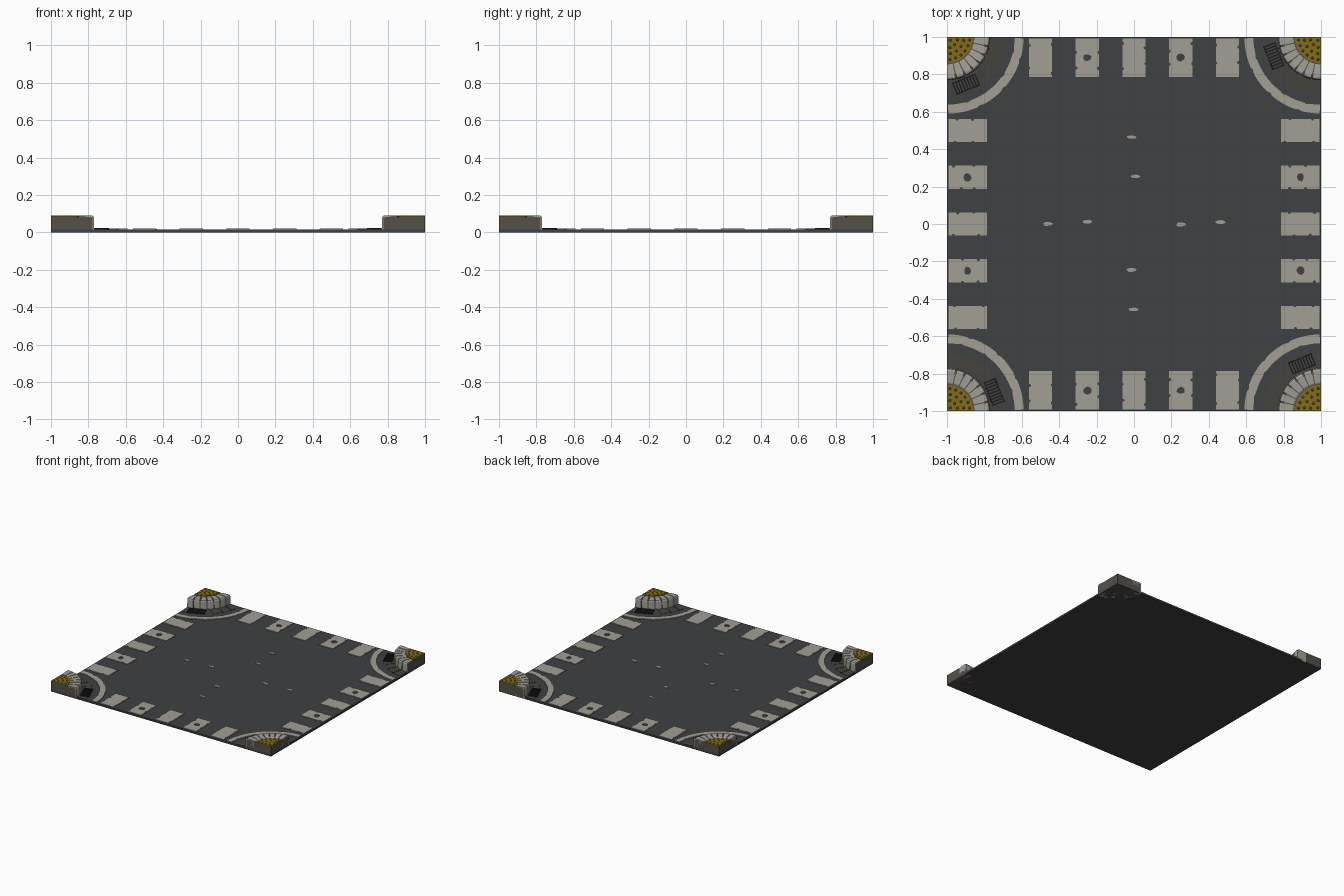
import bpy, bmesh, math, random
from mathutils import Matrix, Vector

if "Cube" in bpy.data.objects:
    bpy.data.objects.remove(bpy.data.objects["Cube"])

random.seed(4)
ROAD = 0.015


def material(name, r, g, b):
    m = bpy.data.materials.new(name)
    m.diffuse_color = (r, g, b, 1)
    m.use_nodes = True
    m.node_tree.nodes["Principled BSDF"].inputs["Base Color"].default_value = m.diffuse_color
    return m


ASPHALT = material("asphalt", 0.05, 0.052, 0.056)
PAINT = material("worn_paint", 0.36, 0.345, 0.30)
STONE = material("kerb_stone", 0.36, 0.345, 0.31)
CORE = material("pavement_core", 0.09, 0.08, 0.068)
GUTTER = material("gutter", 0.06, 0.056, 0.048)
IRON = material("iron", 0.012, 0.012, 0.014)
GOLD = material("tactile_yellow", 0.22, 0.15, 0.012)


def finish(bm, name, mat):
    bmesh.ops.recalc_face_normals(bm, faces=bm.faces)
    me = bpy.data.meshes.new(name)
    bm.to_mesh(me)
    bm.free()
    me.materials.append(mat)
    ob = bpy.data.objects.new(name, me)
    bpy.context.collection.objects.link(ob)
    return ob


def four(ob):
    """Repeat a part on the other three sides by quarter turns."""
    for k in (1, 2, 3):
        c = ob.copy()
        c.name = f"{ob.name}_{k + 1}"
        c.rotation_euler.z = k * math.pi / 2
        bpy.context.collection.objects.link(c)


def polar(r, deg):
    a = math.radians(deg)
    return Vector((-1 + r * math.cos(a), -1 + r * math.sin(a)))


def box(bm, cx, cy, cz, sx, sy, sz, rot=0):
    m = (Matrix.Translation((cx, cy, cz)) @ Matrix.Rotation(rot, 4, 'Z')
         @ Matrix.Diagonal((sx, sy, sz, 1)))
    bmesh.ops.create_cube(bm, size=1, matrix=m)


def sweep(bm, profile, a0, a1, n):
    """Solid made by turning a (radius, z) profile about the corner."""
    rings = []
    for i in range(n + 1):
        a = a0 + (a1 - a0) * i / n
        rings.append([bm.verts.new((*polar(r, a), z)) for r, z in profile])
    m = len(profile)
    for p, q in zip(rings, rings[1:]):
        for j in range(m):
            bm.faces.new((p[j], p[(j + 1) % m], q[(j + 1) % m], q[j]))
    bm.faces.new(rings[0])
    bm.faces.new(rings[-1])


def plate(bm, loops, z0, z1):
    """Flat plate from an outline plus optional hole outlines."""
    edges = []
    for loop in loops:
        vs = [bm.verts.new((p[0], p[1], z0)) for p in loop]
        edges += [bm.edges.new((a, b)) for a, b in zip(vs, vs[1:] + vs[:1])]
    res = bmesh.ops.triangle_fill(bm, use_beauty=True, use_dissolve=False,
                                  edges=edges, normal=(0, 0, 1))
    faces = [f for f in res['geom'] if isinstance(f, bmesh.types.BMFace)]
    ext = bmesh.ops.extrude_face_region(bm, geom=faces, use_keep_orig=True)
    for v in ext['geom']:
        if isinstance(v, bmesh.types.BMVert):
            v.co.z = z1


def worn_rect(x0, y0, x1, y1):
    """Rectangle outline with small chips bitten from the long sides."""
    def chips(x, inward, ys):
        pts = []
        for y in ys:
            d = 0.009 if ys[0] < ys[-1] else -0.009
            w = random.uniform(0.004, 0.011) * inward
            pts += [(x, y - d), (x + w, y - d / 2), (x + w, y + d / 2), (x, y + d)]
        return pts
    r = lambda a, b: y0 + (y1 - y0) * random.uniform(a, b)
    right = chips(x1, -1, [r(.1, .4), r(.6, .9)])
    left = chips(x0, 1, [r(.6, .9), r(.1, .4)])
    return [(x0, y0), (x1, y0)] + right + [(x1, y1), (x0, y1)] + left


def blob(cx, cy, rx, ry, n=9):
    return [(cx + rx * math.cos(t) * k, cy + ry * math.sin(t) * k)
            for i in range(n)
            for t, k in [(2 * math.pi * i / n, random.uniform(0.82, 1.1))]]


# road slab
bm = bmesh.new()
box(bm, 0, 0, ROAD / 2, 2, 2, ROAD)
finish(bm, "road_slab", ASPHALT)

# crossing stripes, two of the five worn through in the middle
bm = bmesh.new()
for i in range(-2, 3):
    x = i * 0.25
    loops = [worn_rect(x - 0.062, -0.992, x + 0.062, -0.785)]
    if abs(i) == 1:
        loops.append(blob(x, -0.89, 0.023, 0.021))
    plate(bm, loops, ROAD - 0.003, 0.02)
four(finish(bm, "crossing_stripes", PAINT))

# curved stop line round each corner
bm = bmesh.new()
outer, inner = [], []
for i in range(33):
    a = 1 + 88 * i / 32
    outer.append(polar(0.41 - (0.006 if i in (9, 17, 26) else 0), a))
    inner.append(polar(0.362 + (0.006 if i in (6, 20, 28) else 0), a))
plate(bm, [outer + inner[::-1]], ROAD - 0.003, 0.02)
four(finish(bm, "corner_line", PAINT))

# worn centre marks
bm = bmesh.new()
for x, y in ((-.46, 0), (-.25, .012), (.25, -.003), (.46, .01),
             (-.012, .465), (.008, .255), (-.012, -.245), (0, -.457)):
    plate(bm, [blob(x, y, 0.028, 0.011)], ROAD - 0.003, 0.019)
finish(bm, "centre_marks", PAINT)

# raised pavement core, also the mortar between kerb stones
bm = bmesh.new()
sweep(bm, [(0, 0), (0.222, 0), (0.222, 0.079), (0.2, 0.083), (0, 0.083)], 0, 90, 18)
bmesh.ops.remove_doubles(bm, verts=bm.verts, dist=1e-5)
four(finish(bm, "pavement_core", CORE))

# kerb stones with a softened outer top edge
bm = bmesh.new()
prof = [(0.147, 0), (0.147, 0.084), (0.153, 0.087), (0.215, 0.091),
        (0.225, 0.088), (0.23, 0.08), (0.232, 0)]
N = 7
for i in range(N):
    a0 = 90 * i / N + (0.9 if i else 0)
    a1 = 90 * (i + 1) / N - (0.9 if i < N - 1 else 0)
    sweep(bm, prof, a0, a1, 3)
four(finish(bm, "kerb_stones", STONE))

# tactile pad with raised studs
bm = bmesh.new()
sweep(bm, [(0, 0.08), (0.14, 0.08), (0.14, 0.087), (0, 0.087)], 0, 90, 14)
bmesh.ops.remove_doubles(bm, verts=bm.verts, dist=1e-5)
for r, n in ((0.025, 1), (0.058, 3), (0.09, 4), (0.122, 6)):
    for i in range(n):
        p = polar(r, 90 * (i + 0.5) / n)
        bmesh.ops.create_cone(bm, cap_ends=True, segments=8, radius1=0.008,
                              radius2=0.004, depth=0.005,
                              matrix=Matrix.Translation((p.x, p.y, 0.0885)))
four(finish(bm, "tactile_pad", GOLD))

# gutter blocks at the foot of the kerb
bm = bmesh.new()
for i in range(6):
    sweep(bm, [(0.232, 0.01), (0.31, 0.01), (0.31, 0.0165), (0.232, 0.019)],
          15 * i + 0.5, 15 * i + 14.5, 3)
four(finish(bm, "gutter_blocks", GUTTER))

# drain grate: frame rails and bars
bm = bmesh.new()
ang = math.radians(22)
c = polar(0.272, 22)
ux, uy = Vector((math.cos(ang), math.sin(ang))), Vector((-math.sin(ang), math.cos(ang)))
for s in (-1, 1):
    p = c + ux * 0.031 * s
    box(bm, p.x, p.y, 0.019, 0.007, 0.135, 0.009, ang)
for i in range(9):
    p = c + uy * (i - 4) * 0.016
    box(bm, p.x, p.y, 0.019, 0.062, 0.008, 0.008, ang)
four(finish(bm, "drain_grate", IRON))
